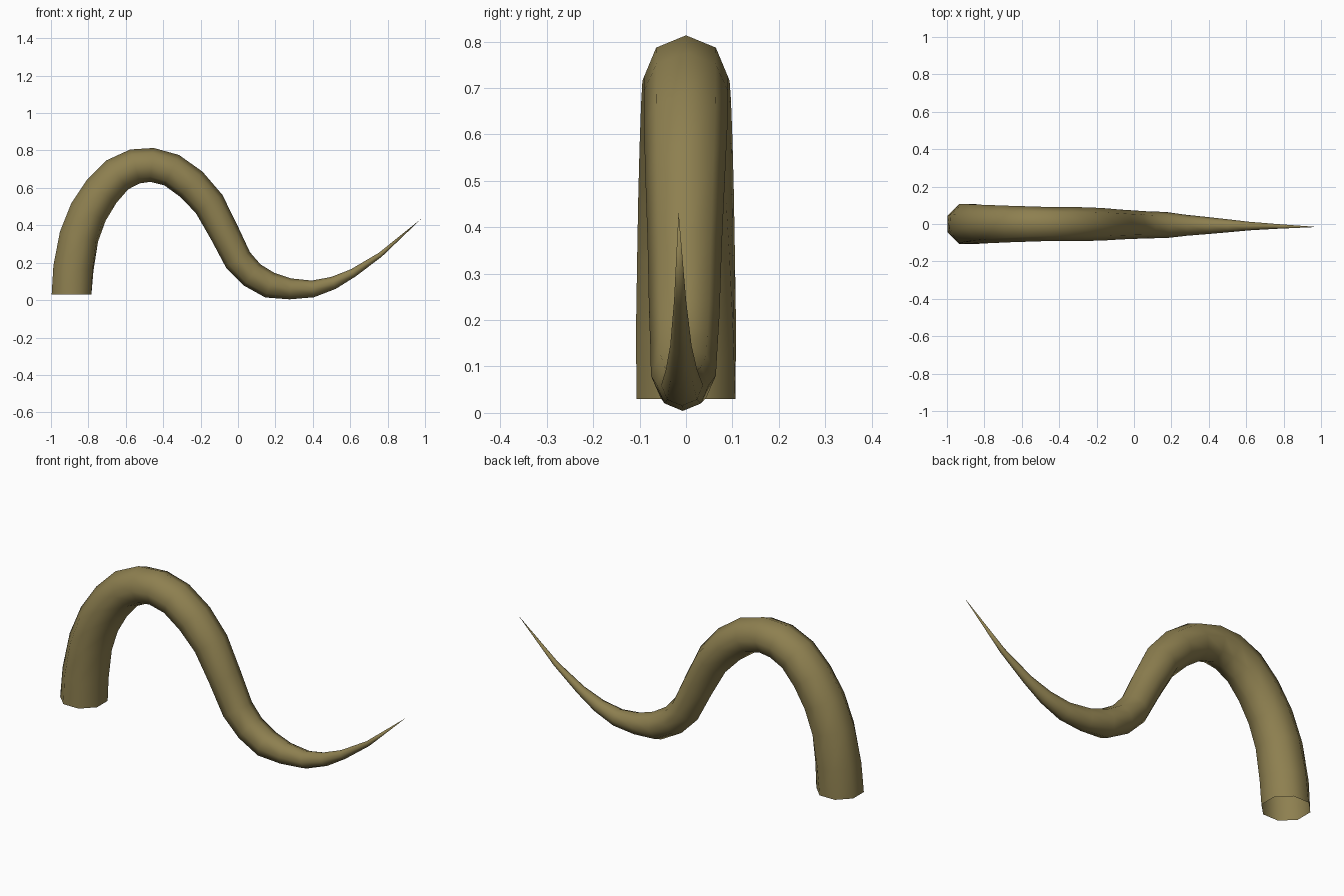
import bpy, bmesh, math
from mathutils import Vector

if "Cube" in bpy.data.objects:
    bpy.data.objects.remove(bpy.data.objects["Cube"])

# Centre line of the tail: x, z, radius
PATH = [(-.89, .03, .115), (-.88, .17, .114), (-.85, .34, .109), (-.80, .47, .105),
        (-.73, .58, .101), (-.645, .67, .097), (-.55, .715, .094), (-.46, .723, .091),
        (-.355, .695, .09), (-.25, .62, .09), (-.155, .515, .086), (-.075, .365, .08),
        (0, .215, .076), (.075, .135, .072), (.17, .08, .07), (.28, .06, .056),
        (.40, .06, .045), (.51, .092, .034), (.615, .145, .023), (.76, .242, .013)]
TIP = Vector((.98, -.016, .435))
SIDES = 8

olive = bpy.data.materials.new("olive_skin")
olive.diffuse_color = (.27, .215, .08, 1)
olive.use_nodes = True
olive.node_tree.nodes["Principled BSDF"].inputs["Base Color"].default_value = olive.diffuse_color

# Tapered, slightly twisting eight-sided tube, open at the base
bm = bmesh.new()
pts = [Vector((x, -.012 * max(0, x + .3), z)) for x, z, r in PATH] + [TIP]
rings = []
for i, (x, z, r) in enumerate(PATH):
    t = (pts[i + 1] - pts[i - 1]).normalized() if i else Vector((0, 0, 1))
    side = Vector((0, 1, 0))
    out = side.cross(t).normalized()
    twist = math.radians(22.5) * (1 - min(i / 6, 1))
    ring = []
    for k in range(SIDES):
        a = 2 * math.pi * k / SIDES + twist
        ring.append(bm.verts.new(pts[i] + r * (math.cos(a) * out + math.sin(a) * side)))
    rings.append(ring)
for a, b in zip(rings, rings[1:]):
    for k in range(SIDES):
        n = (k + 1) % SIDES
        bm.faces.new((a[k], a[n], b[n], b[k]))
# Pointed end
tip = bm.verts.new(TIP)
for k in range(SIDES):
    bm.faces.new((rings[-1][k], rings[-1][(k + 1) % SIDES], tip))
bmesh.ops.recalc_face_normals(bm, faces=bm.faces)
for f in bm.faces:
    f.smooth = True
me = bpy.data.meshes.new("tail")
bm.to_mesh(me)
bm.free()
me.materials.append(olive)
tail = bpy.data.objects.new("tail", me)
bpy.context.collection.objects.link(tail)
